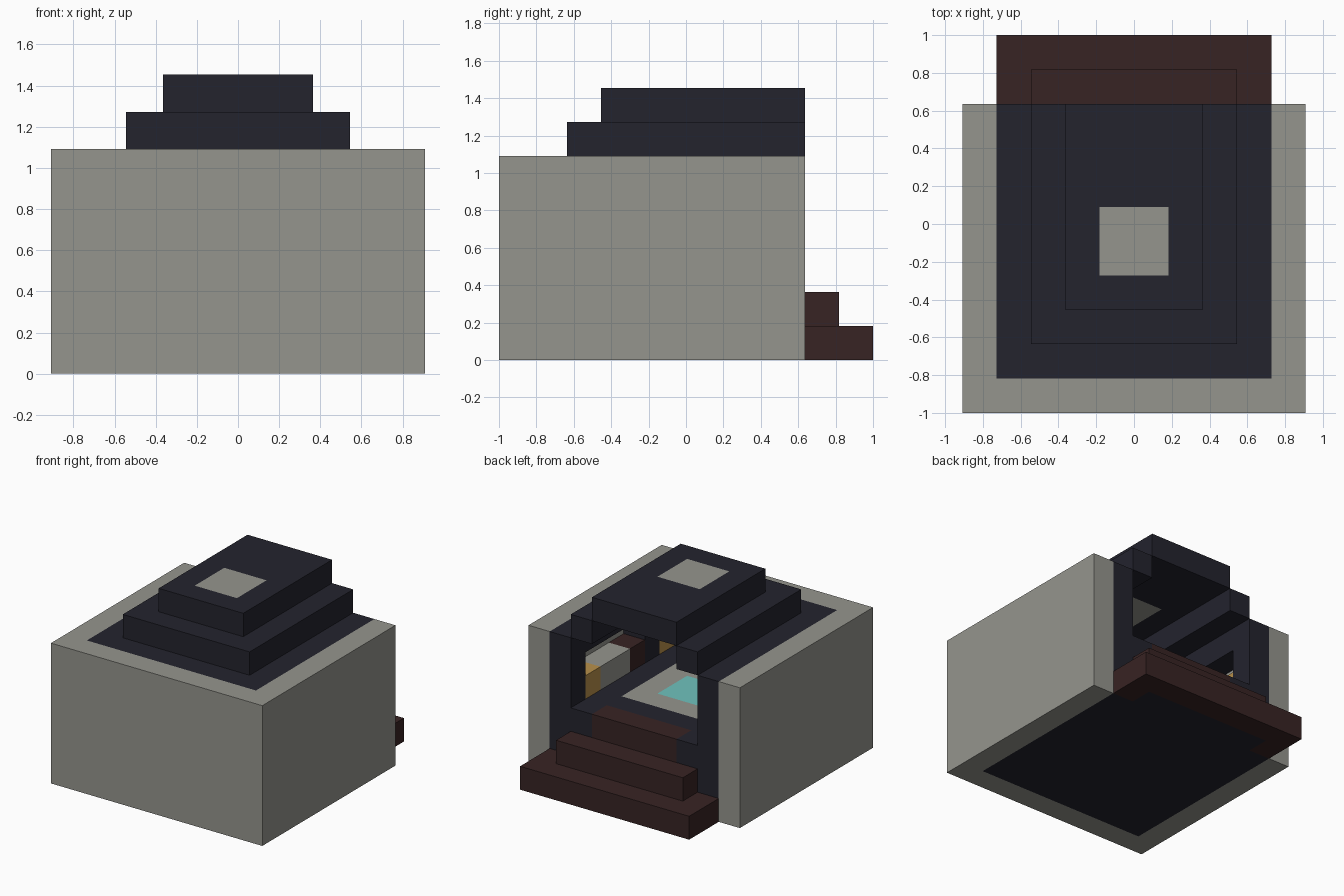
import bpy, bmesh
from mathutils import Vector

if "Cube" in bpy.data.objects:
    bpy.data.objects.remove(bpy.data.objects["Cube"], do_unlink=True)

U = 2 / 11                      # size of one block
ORIGIN = Vector((-5 * U, -1, 0))


def material(name, rgb):
    m = bpy.data.materials.new(name)
    m.use_nodes = True
    m.diffuse_color = (*rgb, 1)
    m.node_tree.nodes["Principled BSDF"].inputs["Base Color"].default_value = (*rgb, 1)
    return m


stone = material("light stone", (0.30, 0.30, 0.27))
slate = material("dark slate", (0.017, 0.017, 0.027))
wood = material("dark red wood", (0.039, 0.017, 0.017))
amber = material("amber", (0.48, 0.28, 0.07))
cyan = material("cyan", (0.16, 0.54, 0.51))


def part(name, mat, *boxes):
    """One object from boxes given in blocks as (x0, x1, y0, y1, z0, z1)."""
    bm = bmesh.new()
    for x0, x1, y0, y1, z0, z1 in boxes:
        verts = bmesh.ops.create_cube(bm, size=1)["verts"]
        size = Vector((x1 - x0, y1 - y0, z1 - z0))
        mid = Vector((x0 + x1, y0 + y1, z0 + z1)) / 2
        for v in verts:
            v.co = ORIGIN + U * (mid + Vector(a * b for a, b in zip(v.co, size)))
    mesh = bpy.data.meshes.new(name)
    bm.to_mesh(mesh)
    bm.free()
    mesh.materials.append(mat)
    ob = bpy.data.objects.new(name, mesh)
    bpy.context.collection.objects.link(ob)


def both(*boxes):
    """The boxes plus their mirror images across the middle."""
    return [*boxes, *[(10 - b[1], 10 - b[0], *b[2:]) for b in boxes]]


def ring(x0, x1, y0, y1, z0, z1):
    """A square frame one block wide."""
    return [(x0, x0 + 1, y0, y1, z0, z1), (x1 - 1, x1, y0, y1, z0, z1),
            (x0 + 1, x1 - 1, y0, y0 + 1, z0, z1), (x0 + 1, x1 - 1, y1 - 1, y1, z0, z1)]


# Outer walls, open at the back
part("outer_walls", stone, *both((0, 1, 0, 9, 0, 6)), (1, 9, 0, 1, 0, 6))

# Base and raised floor with its centre tiles
part("base", slate, (1, 9, 1, 9, 0, 2))
part("floor", slate, *both((1, 3, 1, 9, 2, 3)), (3, 7, 1, 3, 2, 3), (3, 7, 7, 8, 2, 3))
part("floor_tile_border", stone, *ring(3, 7, 3, 7, 2, 3))
part("floor_pool", cyan, (4, 6, 4, 6, 2, 3))

# Inner walls with an alcove on each side
part("inner_walls", slate, (2, 8, 1, 2, 3, 6),
     *both((1, 2, 8, 9, 3, 6), (1, 2, 4, 8, 5, 6), (1, 2, 3, 4, 3, 6),
           (1, 2, 2, 3, 4, 6), (1, 2, 1, 2, 3, 6)))
part("alcove_beds", stone, *both((1, 2, 5, 7, 3, 4)))
part("bed_ends", wood, *both((1, 2, 4, 5, 3, 4)))
part("lamps", amber, *both((1, 2, 7, 8, 3, 4), (1, 2, 2, 3, 3, 4)))

# Stepped roof with a light panel through the top
part("lower_roof", slate, *both((2, 3, 2, 9, 6, 7)), (3, 7, 2, 3, 6, 7))
part("upper_roof", slate, *both((3, 4, 3, 9, 7, 8)), (4, 6, 3, 4, 7, 8), (4, 6, 6, 9, 7, 8))
part("roof_panel", stone, (4, 6, 4, 6, 7, 8))

# Stairs at the back
part("bottom_step", wood, *both((1, 2, 9, 11, 0, 1)), (2, 8, 10, 11, 0, 1))
part("step_core", slate, (2, 8, 9, 10, 0, 1))
part("middle_step", wood, (2, 8, 9, 10, 1, 2))
part("top_step", wood, (3, 7, 8, 9, 2, 3))
